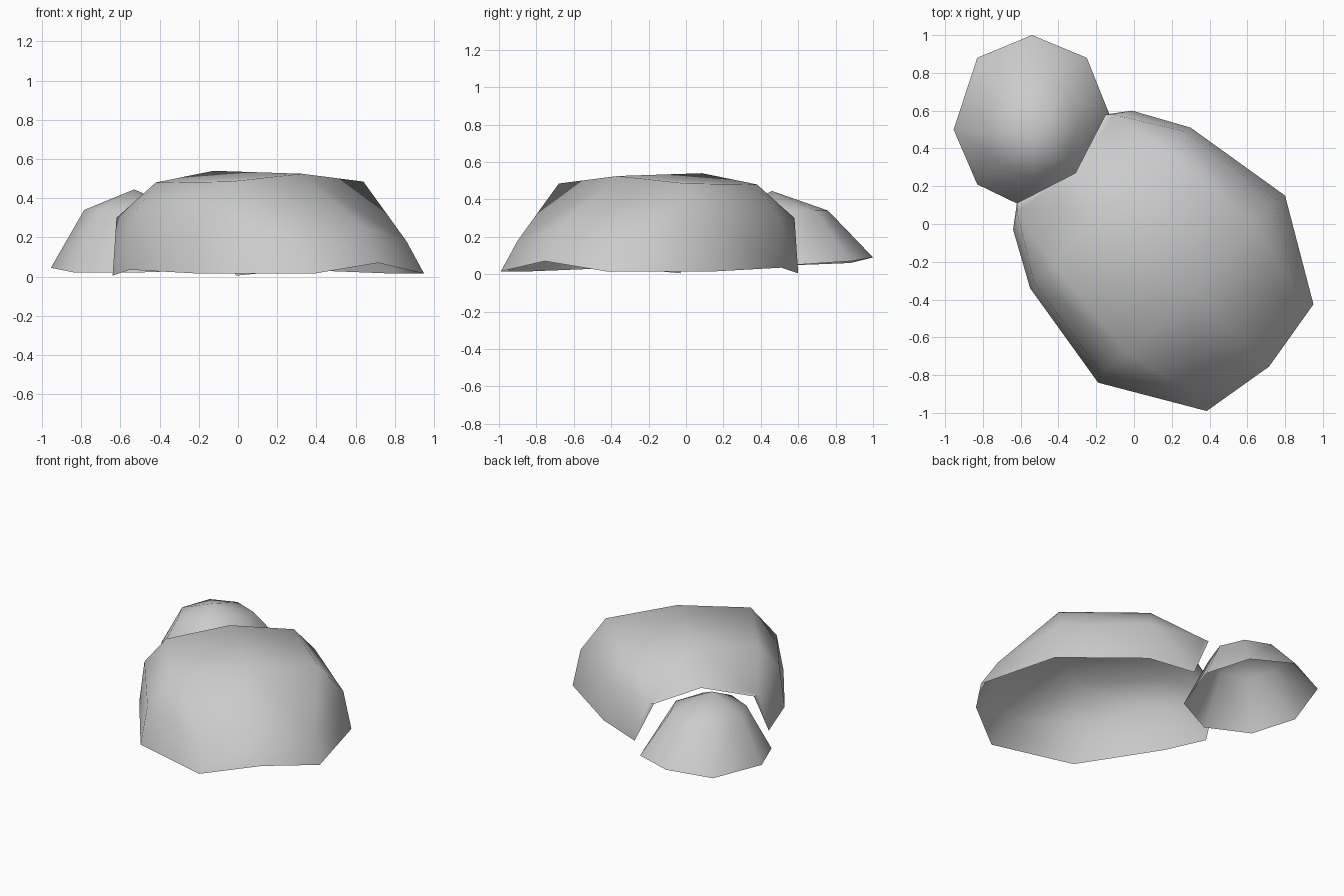
import bpy, bmesh, math
from mathutils import Vector

cube = bpy.data.objects.get("Cube")
if cube:
    bpy.data.objects.remove(cube, do_unlink=True)

stone = bpy.data.materials.new("stone_grey")
stone.use_nodes = True
GREY = (0.6, 0.6, 0.6, 1)
stone.diffuse_color = GREY
stone.node_tree.nodes["Principled BSDF"].inputs["Base Color"].default_value = GREY


def finish(bm, name):
    bmesh.ops.remove_doubles(bm, verts=bm.verts, dist=0.002)
    bmesh.ops.recalc_face_normals(bm, faces=bm.faces)
    # open shells: make the normals point away from the inside
    bm.normal_update()
    if sum(f.normal.z * f.calc_area() for f in bm.faces) < 0:
        bmesh.ops.reverse_faces(bm, faces=bm.faces)
    mesh = bpy.data.meshes.new(name)
    bm.to_mesh(mesh)
    bm.free()
    mesh.materials.append(stone)
    obj = bpy.data.objects.new(name, mesh)
    bpy.context.collection.objects.link(obj)
    bpy.ops.object.select_all(action='DESELECT')
    obj.select_set(True)
    bpy.context.view_layer.objects.active = obj
    bpy.ops.object.shade_smooth_by_angle(angle=math.radians(60))
    return obj


def mirrored(p):
    """Reflect a point across the diagonal plane of the big shell."""
    return (-p[1] - 0.04, -p[0] - 0.04, p[2])


# Big shell: one half, as named points, reflected across the diagonal
rim = [(-0.64, -0.03, 0.005), (-0.55, -0.34, 0.035), (-0.19, -0.84, 0.015),
       (0.385, -0.99, 0.015), (0.715, -0.755, 0.07)]
waist = [(-0.62, 0.07, 0.30), (-0.53, -0.31, 0.32), (-0.17, -0.79, 0.28),
         (0.32, -0.90, 0.18), (0.64, -0.68, 0.25)]
shoulder, brow = (-0.42, -0.22, 0.48), (-0.04, -0.68, 0.485)
peak, crown = (-0.125, 0.085, 0.54), (0.325, -0.365, 0.525)
arch, arch_lip, side_lip = (-0.29, 0.25, 0.37), (-0.31, 0.27, 0.34), (-0.62, 0.11, 0.30)

half = [(rim[i], rim[i + 1], waist[i + 1], waist[i]) for i in range(4)]
half += [(waist[1], waist[2], brow, shoulder),
         (waist[2], waist[3], brow),
         (waist[3], waist[4], crown, brow),
         (shoulder, brow, crown, peak),
         (waist[0], waist[1], shoulder),
         (waist[0], shoulder, peak, arch),
         (waist[0], arch, arch_lip, side_lip),
         (rim[0], waist[0], side_lip)]
bm = bmesh.new()
for flip in (False, True):
    for face in half:
        pts = [mirrored(p) if flip else p for p in face]
        bm.faces.new([bm.verts.new(p) for p in pts])
finish(bm, "large_shell")

# Small dome: eight-sided, tucked under the arch of the big shell
base = [(-0.54, 1.0, 0.09), (-0.83, 0.88, 0.06), (-0.955, 0.5, 0.045),
        (-0.83, 0.21, 0.02), (-0.54, 0.07, 0.02), (-0.25, 0.21, 0.03),
        (-0.13, 0.58, 0.05), (-0.25, 0.88, 0.07)]
top = Vector((-0.53, 0.46, 0.445))
bm = bmesh.new()
lower = [bm.verts.new(p) for p in base]
upper = [bm.verts.new((-0.53 + (x + 0.53) * 0.6, 0.49 + (y - 0.51) * 0.55, 0.34))
         for x, y, z in base]
apex = bm.verts.new(top)
for i in range(8):
    j = (i + 1) % 8
    bm.faces.new((lower[i], lower[j], upper[j], upper[i]))
    bm.faces.new((upper[i], upper[j], apex))
finish(bm, "small_dome")
